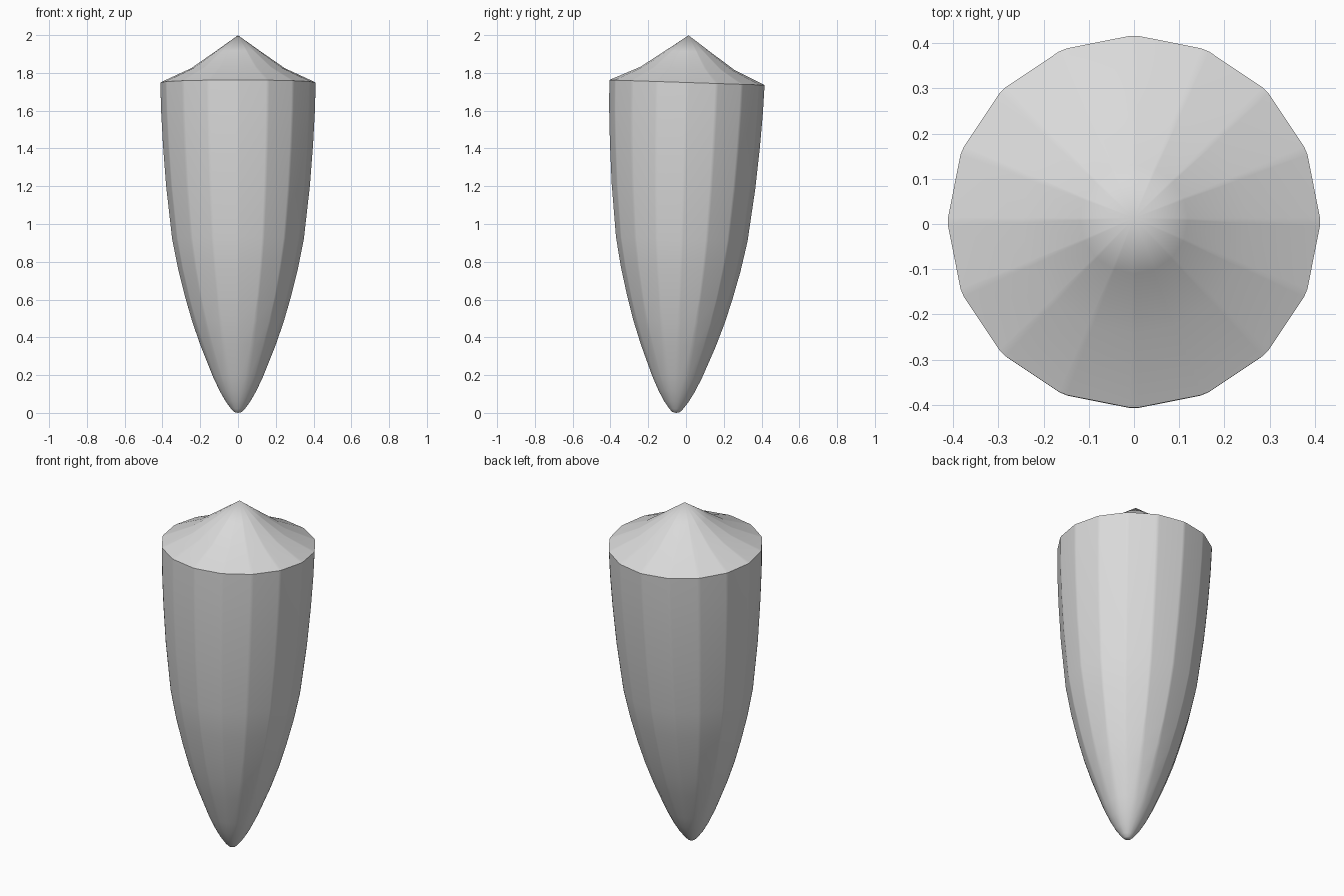
import bpy, bmesh, math
from mathutils import Vector, Matrix

cube = bpy.data.objects.get("Cube")
if cube:
    bpy.data.objects.remove(cube, do_unlink=True)

SIDES = 16
LEAN = Matrix.Translation((0, -0.053, 0)) @ Matrix.Rotation(math.radians(-1.9), 4, 'X')

grey = bpy.data.materials.new("plain_grey")
grey.use_nodes = True
grey.diffuse_color = (0.7, 0.7, 0.7, 1)
grey.node_tree.nodes["Principled BSDF"].inputs["Base Color"].default_value = (0.7, 0.7, 0.7, 1)


def ring(bm, radius, z, soft):
    """Polygon ring; every corner is cut into two points, softer near the tip."""
    corners = [Vector((radius * math.cos(math.tau * i / SIDES),
                       radius * math.sin(math.tau * i / SIDES), z)) for i in range(SIDES)]
    verts = []
    for i, c in enumerate(corners):
        verts.append(bm.verts.new(c.lerp(corners[i - 1], soft)))
        verts.append(bm.verts.new(c.lerp(corners[(i + 1) % SIDES], soft)))
    return verts


def bridge(bm, low, high):
    n = len(low)
    for i in range(n):
        j = (i + 1) % n
        bm.faces.new((low[i], low[j], high[j], high[i]))


def cap(bm, verts, tip_z):
    tip = bm.verts.new((0, 0, tip_z))
    for i in range(len(verts)):
        bm.faces.new((verts[i], verts[(i + 1) % len(verts)], tip))


# Closed body: rounded tip below, faceted flank, shallow flared cone on top
flank = [(0.02, 0.004), (0.036, 0.02), (0.066, 0.06), (0.098, 0.115), (0.134, 0.19),
         (0.2, 0.355), (0.243, 0.48), (0.28, 0.61), (0.318, 0.76), (0.35, 0.92),
         (0.382, 1.2), (0.399, 1.42), (0.409, 1.6), (0.413, 1.75)]
cone = [(0.25, 1.825), (0.12, 1.915)]

bm = bmesh.new()
rings = [ring(bm, r, z, 0.06 + 0.24 * max(0, 1 - z / 0.6)) for r, z in flank]
rings += [ring(bm, r, z, 0.06) for r, z in cone]
for low, high in zip(rings, rings[1:]):
    bridge(bm, low, high)
cap(bm, rings[0], 0)
cap(bm, rings[-1], 2)
bmesh.ops.recalc_face_normals(bm, faces=bm.faces)
bm.transform(LEAN)

mesh = bpy.data.meshes.new("pointed_body")
bm.to_mesh(mesh)
bm.free()
mesh.materials.append(grey)
body = bpy.data.objects.new("pointed_body", mesh)
bpy.context.collection.objects.link(body)

# Smooth flank with a sharp rim; broad facets keep their flat look
bpy.context.view_layer.objects.active = body
body.select_set(True)
bpy.ops.object.shade_smooth_by_angle(angle=math.radians(40))
weighted = body.modifiers.new("broad_facets", 'WEIGHTED_NORMAL')
weighted.keep_sharp = True
